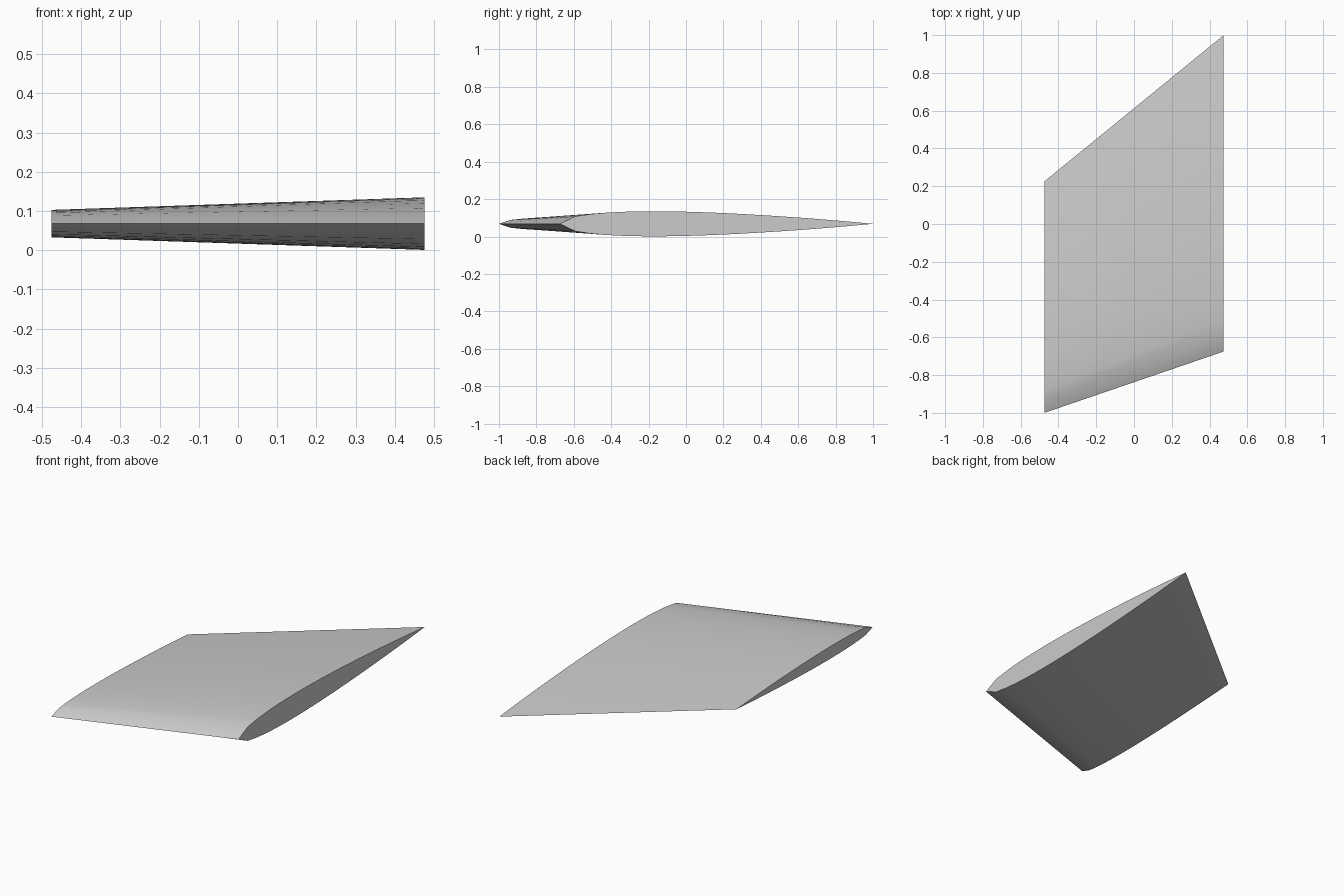
import bpy
import bmesh

if "Cube" in bpy.data.objects:
    bpy.data.objects.remove(bpy.data.objects["Cube"], do_unlink=True)

STATIONS = 20
MID_Z = 0.068


def half_thickness(t):
    """Symmetric aerofoil, scaled so the thickest point is 1; closed tail."""
    return 2 * (1.4845 * t ** 0.5 - 0.63 * t - 1.758 * t ** 2
                + 1.4215 * t ** 3 - 0.518 * t ** 4)


def section(bm, x, nose, tail, half):
    """Closed loop: over the top from nose to tail, then back underneath."""
    steps = [(i, 1) for i in range(STATIONS + 1)]
    steps += [(i, -1) for i in range(STATIONS - 1, 0, -1)]
    loop = []
    for i, side in steps:
        t = i / STATIONS
        z = MID_Z + side * half * half_thickness(t)
        loop.append(bm.verts.new((x, nose + t * (tail - nose), z)))
    return loop


# Swept, tapered panel between two aerofoil sections
bm = bmesh.new()
tip = section(bm, -0.475, -1.0, 0.225, 0.035)
root = section(bm, 0.475, -0.675, 1.0, 0.067)
count = len(tip)
for i in range(count):
    j = (i + 1) % count
    bm.faces.new((tip[i], tip[j], root[j], root[i]))

# End caps
bm.faces.new(tip)
bm.faces.new(root)
bmesh.ops.recalc_face_normals(bm, faces=bm.faces)

mesh = bpy.data.meshes.new("wing_panel")
bm.to_mesh(mesh)
bm.free()
wing = bpy.data.objects.new("wing_panel", mesh)
bpy.context.collection.objects.link(wing)

# Plain grey finish
grey = bpy.data.materials.new("light_grey")
grey.use_nodes = True
colour = (0.6, 0.6, 0.6, 1)
grey.diffuse_color = colour
grey.node_tree.nodes["Principled BSDF"].inputs["Base Color"].default_value = colour
mesh.materials.append(grey)

# Smooth skin with crisp leading edge, trailing edge and caps
bpy.ops.object.select_all(action="DESELECT")
wing.select_set(True)
bpy.context.view_layer.objects.active = wing
bpy.ops.object.shade_smooth_by_angle()
